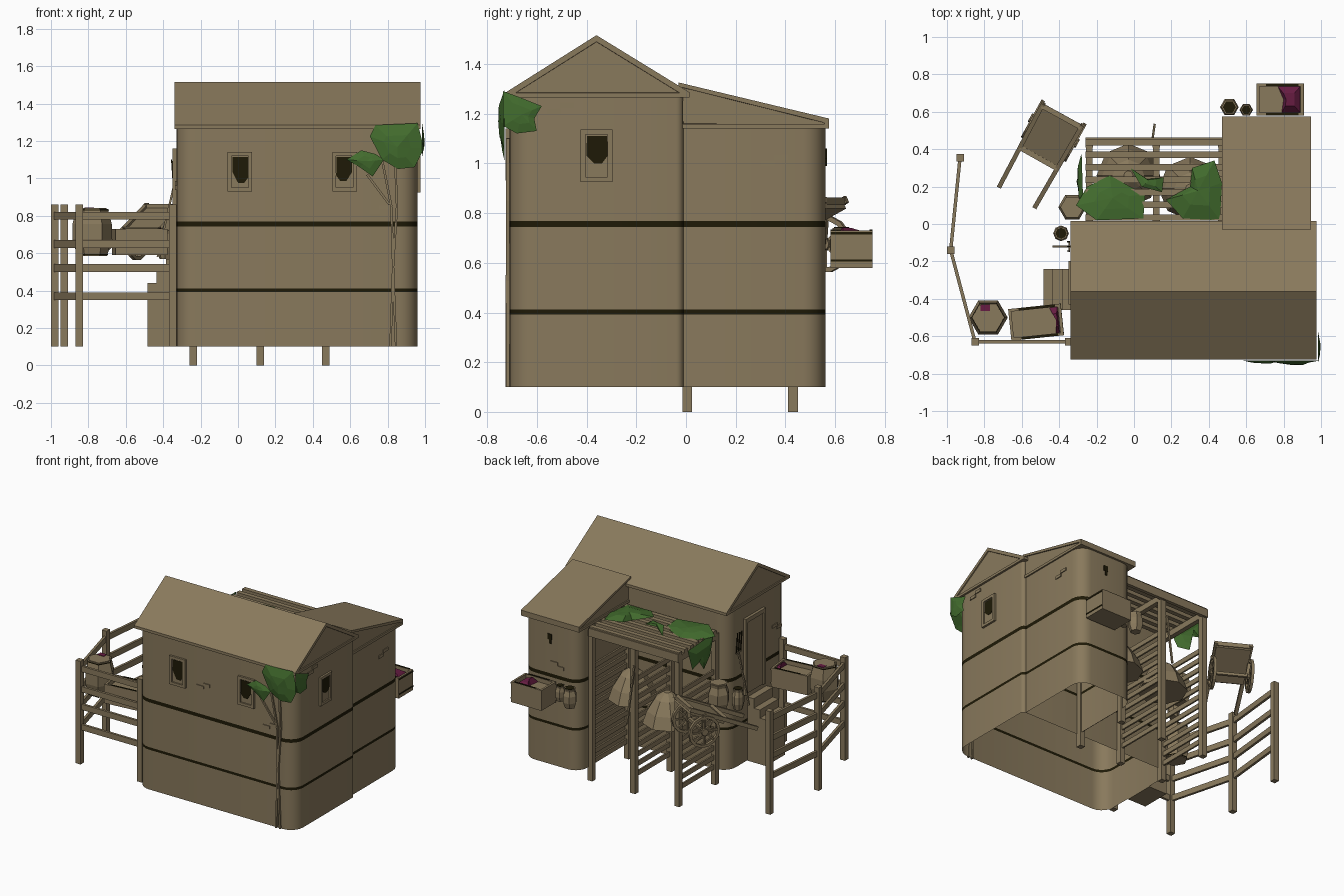
import bpy, bmesh, math, random
from mathutils import Vector, Matrix

if "Cube" in bpy.data.objects:
    bpy.data.objects.remove(bpy.data.objects["Cube"])
random.seed(4)

def mat(name, c):
    m = bpy.data.materials.new(name)
    m.diffuse_color = (*c, 1)
    m.use_nodes = True
    m.node_tree.nodes["Principled BSDF"].inputs["Base Color"].default_value = m.diffuse_color
    return m
TAN = mat("weathered tan", (.25, .192, .108))
DARK = mat("dark olive", (.013, .010, .002))
GREEN = mat("leaf green", (.055, .15, .027))
PINK = mat("flower magenta", (.135, .012, .055))

def mesh(name, verts, faces, m=TAN, smooth=False):
    me = bpy.data.meshes.new(name)
    me.from_pydata([tuple(v) for v in verts], [], faces)
    bm = bmesh.new(); bm.from_mesh(me)
    bmesh.ops.recalc_face_normals(bm, faces=bm.faces)
    bm.to_mesh(me); bm.free()
    me.materials.append(m)
    ob = bpy.data.objects.new(name, me)
    bpy.context.collection.objects.link(ob)
    if smooth:
        bpy.ops.object.select_all(action='DESELECT')
        ob.select_set(True)
        bpy.context.view_layer.objects.active = ob
        bpy.ops.object.shade_smooth_by_angle(angle=math.radians(35))
    return ob

def extrude(name, pts, vec, m=TAN):
    n = len(pts)
    v = [Vector(p) for p in pts]
    v += [p + Vector(vec) for p in v]
    f = [tuple(range(n)), tuple(range(n, 2 * n))]
    f += [(i, (i + 1) % n, n + (i + 1) % n, n + i) for i in range(n)]
    return mesh(name, v, f, m)

def beam(name, p, q, w, h, m=TAN):
    p, q = Vector(p), Vector(q)
    d = q - p
    R = d.to_track_quat('X', 'Z').to_matrix()
    c = [p + R @ Vector((0, a * w / 2, b * h / 2)) for a, b in ((-1, -1), (1, -1), (1, 1), (-1, 1))]
    return extrude(name, c, d, m)

def box(name, x0, x1, y0, y1, z0, z1, m=TAN):
    return extrude(name, [(x0, y0, z0), (x1, y0, z0), (x1, y1, z0), (x0, y1, z0)], (0, 0, z1 - z0), m)

# Open-bottomed rounded walls; thin rings between the band heights turn dark
def walls(name, x0, x1, y0, y1, radii, top):
    pts = []
    for (x, sx, y, sy, a0), r in zip(((x1, -1, y1, -1, 0), (x0, 1, y1, -1, 90), (x0, 1, y0, 1, 180), (x1, -1, y0, 1, 270)), radii):
        for k in range(6):
            a = math.radians(a0 + 18 * k)
            pts.append((x + sx * r + r * math.cos(a), y + sy * r + r * math.sin(a)))
    zs = [.1, .393, .412, .743, .769, top]
    n = len(pts)
    v = [(x, y, z) for z in zs for x, y in pts]
    f = [(j * n + i, j * n + (i + 1) % n, (j + 1) * n + (i + 1) % n, (j + 1) * n + i)
         for j in range(5) for i in range(n)]
    ob = mesh(name, v, f, TAN, True)
    ob.data.materials.append(DARK)
    for p in ob.data.polygons:
        zc = p.center.z
        p.material_index = int(.393 < zc < .412 or .743 < zc < .769)

def lathe(name, prof, n, M, m=TAN, closed=False):
    v = [M @ Vector((r * math.cos(2 * math.pi * i / n), r * math.sin(2 * math.pi * i / n), z))
         for r, z in prof for i in range(n)]
    k = len(prof)
    f = [(j * n + i, j * n + (i + 1) % n, (j + 1) % k * n + (i + 1) % n, (j + 1) % k * n + i)
         for j in range(k if closed else k - 1) for i in range(n)]
    if not closed:
        f += [tuple(range(n)), tuple(range((k - 1) * n, k * n))]
    return mesh(name, v, f, m)

def roof(name, prof, x0, x1):
    ob = extrude(name, [(x0, y, z) for y, z in prof], (x1 - x0, 0, 0))
    bm = bmesh.new(); bm.from_mesh(ob.data)
    ends = [f for f in bm.faces if abs(f.normal.x) > .9]
    bmesh.ops.inset_individual(bm, faces=ends, thickness=.026, depth=0)
    bmesh.ops.inset_individual(bm, faces=ends, thickness=.001, depth=-.008)
    bm.to_mesh(ob.data); bm.free()

def leaves(name, pts, bump):
    v = [Vector(p) for p in pts]
    b = Vector(bump)
    c = sum(v, Vector()) / len(v)
    inner = [c.lerp(p, .5) + b * random.uniform(.5, 1) for p in v]
    n = len(v)
    f = [(i, (i + 1) % n, n + (i + 1) % n, n + i) for i in range(n)]
    f += [(n + i, n + (i + 1) % n, 2 * n) for i in range(n)]
    mesh(name, v + inner + [c + b], f, GREEN)

# House walls and roofs
walls("main_walls", -.33, .96, -.71, -.01, (.03, .1, .1, .1), 1.28)
walls("wing_walls", .48, .935, -.012, .56, (.09, .09, .005, .005), 1.15)
roof("main_roof", [(-.725, 1.265), (.015, 1.265), (.015, 1.285), (-.36, 1.515), (-.725, 1.285)], -.34, .975)
roof("wing_roof", [(-.03, 1.14), (.575, 1.14), (.575, 1.18), (-.03, 1.325)], .47, .945)

# Windows: frame bars around a panel with a dark broken opening
def window(name, o, u, n, w, h, sx, low, t=.02):
    o, u, n, z = Vector(o), Vector(u), Vector(n), Vector((0, 0, 1))
    def plate(nm, pts, th, m):
        extrude(name + nm, [o + u * a + z * b for a, b in pts], n * th, m)
    def rect(nm, a, b, c, d, th):
        plate(nm, [(a, c), (b, c), (b, d), (a, d)], th, TAN)
    rect("_panel", -w, w, -h, h, .005)
    g = w - t
    plate("_opening", [(sx * a * g, b) for a, b in ((-.85, .08), (.95, .08), (1, low + .03), (.5, low), (-.2, low), (-.9, .0))], .008, DARK)
    for s in (-1, 1):
        rect("_jamb", *sorted((s * w, s * (w - t))), -h, h, .015)
        rect("_rail", -w, w, *sorted((s * h, s * (h - t))), .015)
window("front_window", (.01, -.71, 1.035), (1, 0, 0), (0, -1, 0), .065, .105, 1, -.06)
window("front_window", (.57, -.71, 1.035), (1, 0, 0), (0, -1, 0), .065, .105, -1, -.05)
window("side_window", (.96, -.36, 1.03), (0, 1, 0), (1, 0, 0), .065, .105, 1, -.03)
box("wing_window", .70, .735, .56, .566, 1.02, 1.06, DARK)
box("wing_window_lower", .705, .722, .56, .566, .99, 1.02, DARK)

# Exposed brick patches
def bricks(o, u):
    o, u = Vector(o), Vector(u)
    for a, z in ((-.03, 0), (.022, .024)):
        p = o + u * a + Vector((0, 0, z))
        beam("brick", p - u * .028, p + u * .028, .012, .022)
for o in ((.22, -.71, .97), (.76, -.71, .82), (.66, .56, .83)):
    bricks(o, (1, 0, 0))
for o in ((.96, -.5, 1.21), (.935, .36, 1.0), (-.33, -.58, .95)):
    bricks(o, (0, 1, 0))

# Door and steps on the left wall
box("door", -.338, -.32, -.41, -.22, .6, 1.13)
for y in (-.43, -.22):
    box("door_jamb", -.35, -.32, y, y + .022, .6, 1.16)
box("door_lintel", -.35, -.32, -.43, -.2, 1.13, 1.16)
for i, z in enumerate((.44, .5, .57)):
    box("step", -.485 + .05 * i, -.435 + .05 * i, -.46, -.24, .1, z)

# Fence
posts = [(-.93, .355), (-.98, -.14), (-.85, -.63), (-.35, -.63)]
for x, y in posts:
    box("fence_post", x - .02, x + .02, y - .02, y + .02, .1, .86)
for a, b in zip(posts, posts[1:]):
    for z in (.37, .52, .65, .80):
        beam("fence_rail", (*a, z), (*b, z), .018, .042)

# Pergola with slatted dividers
for x in (-.24, .12, .47):
    for y in (.005, .43):
        box("pergola_post", x - .02, x + .02, y - .02, y + .02, 0, 1.11)
    beam("pergola_beam", (x, -.01, 1.09), (x, .455, 1.09), .035, .045)
    for k in range(11):
        z = .13 + k * .07
        beam("divider_slat", (x, 0, z), (x, .43, z), .012, .035)
for k in range(7):
    y = .035 + k * .067
    beam("pergola_slat", (-.26, y, 1.125), (.47, y, 1.125), .034, .03)
beam("pergola_front_beam", (-.26, .45, 1.1), (.47, .45, 1.1), .025, .06)

# Hay mounds
for x, y, z, h in ((.3, .19, .56, .22), (-.03, .26, .5, .22)):
    lathe("hay_mound", [(.17, 0), (.14, h * .4), (.085, h * .8), (.025, h)], 8, Matrix.Translation((x, y, z)))

# Leaves on the pergola, and the climbing vine on the front corner
def flat(pts, z):
    return [(x, y, z + random.uniform(-.02, .02)) for x, y in pts]
leaves("pergola_leaves_left", flat([(-.31, .1), (-.25, .2), (-.13, .26), (-.02, .2), (.06, .16), (.05, .03), (-.2, .02)], 1.15), (0, 0, .025))
leaves("pergola_leaves_mid", flat([(-.02, .3), (.04, .2), (.15, .17), (.16, .25), (.07, .24)], 1.15), (0, 0, .02))
leaves("pergola_leaves_right", flat([(.17, .13), (.3, .2), (.31, .3), (.43, .34), (.47, .22), (.46, .02), (.26, .03)], 1.15), (0, 0, .025))
leaves("hanging_leaves", [(-.27, .06, 1.14), (-.28, .38, 1.13), (-.29, .34, .98), (-.28, .29, 1.06), (-.3, .22, .94), (-.28, .12, 1.0)], (-.02, 0, 0))
def front(pts):
    return [(x, -.73, z) for x, z in pts]
leaves("vine_leaves_front", front([(.705, 1.225), (.735, 1.285), (.96, 1.295), (.995, 1.16), (.945, 1.06), (.855, 1.05), (.77, 1.1)]), (0, -.025, 0))
leaves("vine_leaves_small", front([(.58, 1.1), (.66, 1.15), (.735, 1.13), (.78, 1.1), (.72, 1.01), (.65, 1.06)]), (0, -.015, 0))
leaves("vine_leaves_side", [(.985, y, z) for y, z in ((-.735, 1.29), (-.68, 1.27), (-.58, 1.23), (-.61, 1.18), (-.6, 1.13), (-.68, 1.12), (-.735, 1.15))], (.012, 0, 0))
for name, a, b, w in (("trunk", (.815, .1), (.83, .55), .022), ("trunk_side", (.845, .1), (.83, .5), .018),
                      ("branch", (.83, .5), (.82, .85), .018), ("branch", (.83, .55), (.85, .85), .018),
                      ("branch", (.82, .85), (.77, 1.1), .014), ("branch", (.85, .85), (.84, 1.1), .02),
                      ("branch", (.81, .86), (.69, 1.02), .01)):
    beam("vine_" + name, (a[0], -.714, a[1]), (b[0], -.714, b[1]), .012 if w < .012 else w, .012)

# Planters: four sides, floor, soil and a patch of flowers
def planter(name, cx, cy, z0, z1, lx, ly, deg, fx0, fx1):
    M = Matrix.Translation((cx, cy, 0)) @ Matrix.Rotation(math.radians(deg), 4, 'Z')
    parts = [box(name + "_base", -lx + .004, lx - .004, -ly + .004, ly - .004, z0, z1 - .03)]
    for s in (-1, 1):
        parts.append(box(name + "_end", *sorted((s * lx, s * (lx - .015))), -ly, ly, z0, z1))
        parts.append(box(name + "_side", -lx, lx, *sorted((s * ly, s * (ly - .015))), z0, z1))
        parts.append(box(name + "_rim_shadow_strip", -lx * .6, lx * .8, *sorted((s * (ly - .001), s * (ly - .013))), z1, z1 + .003, DARK))
    for z in (z0 + .025, z1 - .016):
        parts.append(box(name + "_band", lx, lx + .003, -ly, ly, z, z + .009, DARK))
    y = ly - .016
    F = [(fx0 + .02, -y, z1 - .03), (fx1, -y, z1 - .03), (fx1, y, z1 - .03), (fx0, y, z1 - .03), (fx0 + .03, 0, z1 - .03)]
    c = sum((Vector(p) for p in F), Vector()) / 5
    top = [c.lerp(Vector(p), .5) + Vector((0, 0, random.uniform(.025, .045))) for p in F]
    parts.append(mesh(name + "_flowers", F + top, [(i, (i + 1) % 5, 5 + (i + 1) % 5, 5 + i) for i in range(5)] + [(5, 6, 7, 8, 9)], PINK))
    for p in parts:
        p.matrix_world = M
planter("flower_box", .78, .665, .58, .73, .125, .085, 0, -.01, .108)
planter("trough", -.525, -.525, .59, .73, .14, .085, 6, .08, .123)

# Barrels and pots
def pot(name, x, y, z, r, h, n, m):
    lathe(name, [(r * .72, 0), (r, h * .3), (r, h * .65), (r * .78, h * .88), (r * .85, h)], n, Matrix.Translation((x, y, z)))
    lathe(name + "_top", [(r * .7, 0), (r * .7, .004)], n, Matrix.Translation((x, y, z + h)), m)
pot("pot_large", .51, .625, .6, .05, .14, 6, DARK)
pot("pot_small", .6, .61, .62, .036, .11, 6, DARK)
pot("wall_pot", -.39, -.05, .57, .042, .15, 8, DARK)
pot("wall_barrel", -.33, .09, .6, .075, .2, 6, TAN)
B = Matrix.Translation((-.78, -.5, .585))
lathe("corner_barrel", [(.08, 0), (.105, .09), (.105, .17), (.085, .25)], 6, B)
for r, z in ((.082, .004), (.086, .243)):
    lathe("barrel_hoop", [(r + .003, z), (r + .003, z + .006)], 6, B, DARK)
lathe("barrel_lid", [(.078, .249), (.078, .256)], 6, B)
box("barrel_flowers", -.82, -.77, -.465, -.43, .838, .845, PINK)

# Hand tools leaning on the walls
beam("fork_handle", (-.43, -.12, .58), (-.345, -.12, .95), .011, .011)
beam("fork_bar", (-.345, -.15, .95), (-.345, -.09, .95), .008, .01)
for y in (-.145, -.12, -.095):
    beam("fork_tine", (-.345, y, .95), (-.355, y, 1.1), .006, .006, DARK)
beam("leaning_tool", (.1, .46, .95), (.11, .53, .55), .012, .012)

# Hand cart, tipped on its handles
L0, L1 = Vector((-.72, .2, .61)), Vector((-.485, .645, .855))
R0, R1 = Vector((-.53, .09, .61)), Vector((-.275, .53, .855))
beam("cart_pole_left", L0, L1, .024, .028)
beam("cart_pole_right", R0, R1, .024, .028)
def mid(t):
    return L0.lerp(L1, t), R0.lerp(R1, t)
(a, b), (c, d) = mid(.47), mid(.97)
extrude("cart_bed", [a, b, d, c], (.008, .012, -.03))
for t in (.47, .97):
    beam("cart_cross_bar", *mid(t), .028, .03)
a, b = mid(.8)
a.z = b.z = .675
axis = (a - b).normalized()
a, b = a + axis * .01, b - axis * .01
beam("cart_axle", a, b, .02, .02)
for c in (a, b):
    beam("cart_axle_bracket", c - axis * (.02 if c is a else -.02), c + Vector((0, 0, .13)), .025, .02)
    M = Matrix.Translation(c) @ axis.to_track_quat('Z', 'Y').to_matrix().to_4x4()
    lathe("cart_wheel_rim", [(.095, -.01), (.115, -.01), (.115, .01), (.095, .01)], 14, M, TAN, True)
    lathe("cart_wheel_hub", [(.025, -.018), (.025, .018)], 8, M)
    for k in range(4):
        d = M.to_3x3() @ Vector((math.cos(k * math.pi / 4), math.sin(k * math.pi / 4), 0)) * .1
        beam("cart_wheel_spoke", c - d, c + d, .012, .012)
